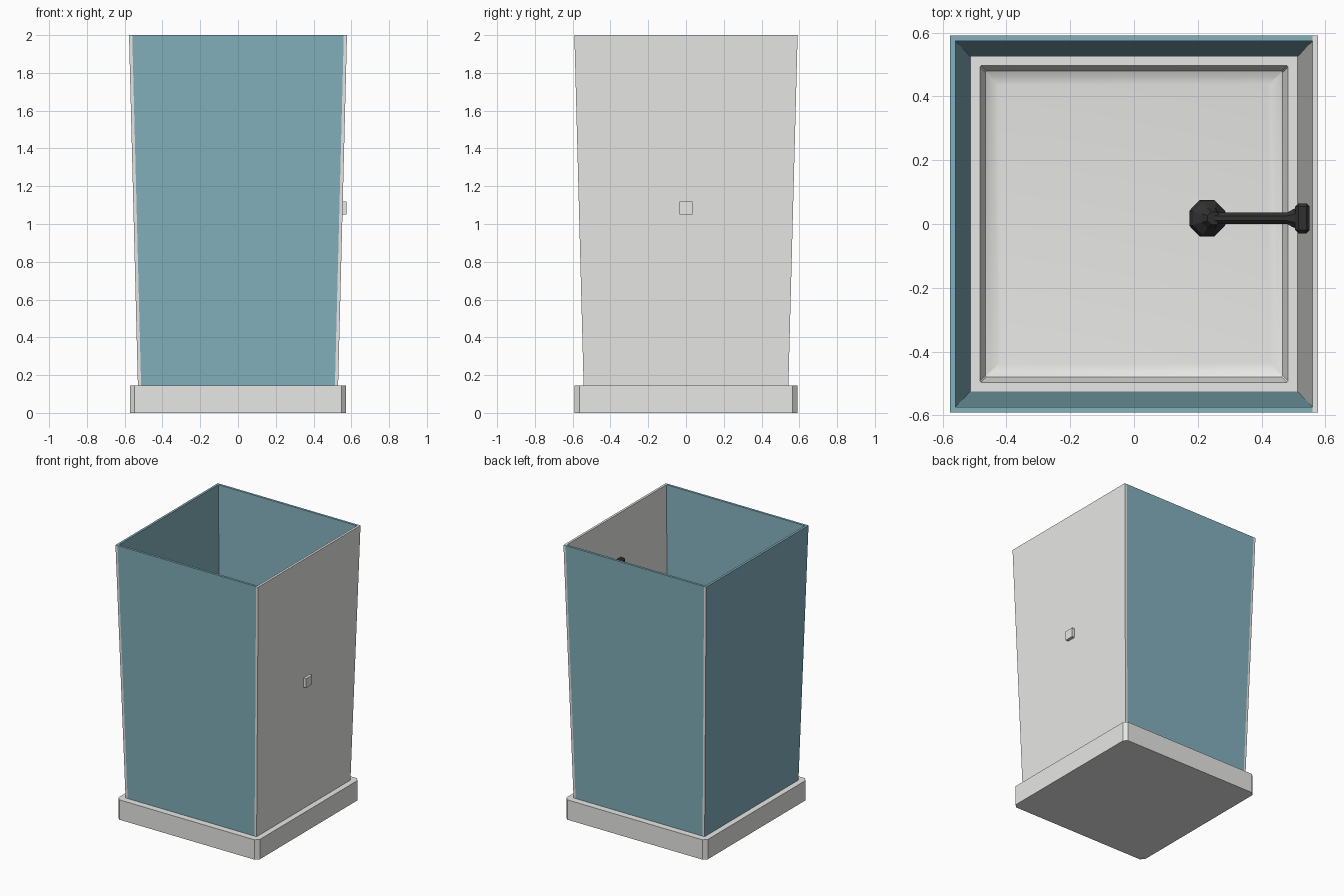
import bpy, bmesh
from math import radians
from mathutils import Vector

cube = bpy.data.objects.get("Cube")
if cube:
    bpy.data.objects.remove(cube, do_unlink=True)


def material(name, rgb):
    mat = bpy.data.materials.new(name)
    mat.use_nodes = True
    mat.diffuse_color = (*rgb, 1)
    mat.node_tree.nodes["Principled BSDF"].inputs["Base Color"].default_value = (*rgb, 1)
    return mat


GREY = material("light grey", (0.8, 0.8, 0.785))
BLUE = material("glass blue", (0.23, 0.44, 0.51))
BLACK = material("black metal", (0.03, 0.03, 0.03))


def finish(name, bm, mats, smooth=None):
    bmesh.ops.recalc_face_normals(bm, faces=bm.faces[:])
    mesh = bpy.data.meshes.new(name)
    bm.to_mesh(mesh)
    bm.free()
    for mat in mats:
        mesh.materials.append(mat)
    if smooth:
        mesh.shade_smooth()
        mesh.set_sharp_from_angle(angle=radians(smooth))
    obj = bpy.data.objects.new(name, mesh)
    bpy.context.collection.objects.link(obj)
    return obj


def loft(name, rings, mats, smooth=None):
    """Skin closed rings of equal size and cap both ends."""
    bm = bmesh.new()
    loops = [[bm.verts.new(p) for p in ring] for ring in rings]
    n = len(loops[0])
    for a, b in zip(loops, loops[1:]):
        for i in range(n):
            j = (i + 1) % n
            bm.faces.new((a[i], a[j], b[j], b[i]))
    bm.faces.new(loops[0])
    bm.faces.new(loops[-1])
    return finish(name, bm, mats, smooth)


def chamfered_rect(hx, hy, c, z):
    ring = []
    for sx, sy in ((1, 1), (-1, 1), (-1, -1), (1, -1)):
        pair = [(sx * hx, sy * (hy - c), z), (sx * (hx - c), sy * hy, z)]
        ring += pair if sx * sy > 0 else pair[::-1]
    return ring


def box(name, lo, hi, mat, bevel=0):
    rings = [[(x, y, z) for x, y in ((lo[0], lo[1]), (hi[0], lo[1]), (hi[0], hi[1]), (lo[0], hi[1]))]
             for z in (lo[2], hi[2])]
    obj = loft(name, rings, [mat])
    if bevel:
        mod = obj.modifiers.new("Bevel", "BEVEL")
        mod.width = bevel
        mod.segments = 1
    return obj


def turned(name, start, axis, profile, mat, sides=8):
    """Faceted solid along an axis; profile lists (distance, radius)."""
    axis = Vector(axis).normalized()
    turn = axis.to_track_quat("Z", "Y")
    rings = []
    for dist, radius in profile:
        ring = []
        for i in range(sides):
            v = Vector((radius, 0, dist))
            v.rotate(Vector((0, 0, 1)).rotation_difference(Vector((0, 0, 1))))
            angle = radians(360 * (i + 0.5) / sides)
            from_axis = Vector((radius, 0, 0))
            from_axis.rotate(Vector((1, 0, 0)).rotation_difference(Vector((1, 0, 0))))
            from math import cos, sin
            ring.append(Vector(start) + turn @ Vector((radius * cos(angle), radius * sin(angle), dist)))
        rings.append(ring)
    return loft(name, rings, [mat])


# Tray with chamfered corners and a recessed floor
BASE = 0.145
loft("shower_tray", [
    chamfered_rect(0.572, 0.59, 0.025, 0),
    chamfered_rect(0.572, 0.59, 0.025, BASE),
    chamfered_rect(0.483, 0.496, 0.004, BASE),
    chamfered_rect(0.466, 0.479, 0.004, 0.09),
    chamfered_rect(0.45, 0.463, 0.004, 0.079),
    chamfered_rect(0.425, 0.438, 0.004, 0.075),
], [GREY], smooth=35)

# Four walls leaning outwards
T = 0.017
LEVELS = ((0.53, 0.542, BASE), (0.577, 0.591, 2.0))


def side_wall(name, s, mats):
    rings = [[(s * hx, -hy, z), (s * hx, hy, z), (s * (hx - T), hy, z), (s * (hx - T), -hy, z)]
             for hx, hy, z in LEVELS]
    return loft(name, rings, mats)


def end_wall(name, s):
    rings = [[(T - hx, s * hy, z), (hx - T, s * hy, z), (hx - T, s * (hy - T), z), (T - hx, s * (hy - T), z)]
             for hx, hy, z in LEVELS]
    return loft(name, rings, [BLUE])


side_wall("fitting_wall", 1, [GREY])
glass = side_wall("side_glass", -1, [BLUE, GREY])
for face in glass.data.polygons:
    face.material_index = int(abs(face.normal.y) > 0.9)   # grey end edges
end_wall("front_glass", -1)
end_wall("back_glass", 1)

# Small block outside the fitting wall
box("outer_block", (0.54, -0.034, 1.05), (0.575, 0.034, 1.118), GREY)

# Shower arm and head
Y = 0.018
box("wall_bracket", (0.505, Y - 0.047, 1.6), (0.55, Y + 0.047, 1.69), BLACK, bevel=0.01)
turned("bracket_neck", (0.51, Y, 1.645), (-1, 0, 0), [(0, 0.036), (0.012, 0.03), (0.03, 0.02)], BLACK)
turned("shower_arm", (0.5, Y, 1.645), (-1, 0, -0.08), [(0, 0.02), (0.25, 0.02)], BLACK)
turned("shower_head", (0.25, Y, 1.645), (-0.3, 0, -1),
       [(0, 0.022), (0.025, 0.034), (0.05, 0.057), (0.075, 0.062), (0.085, 0.054)], BLACK)
